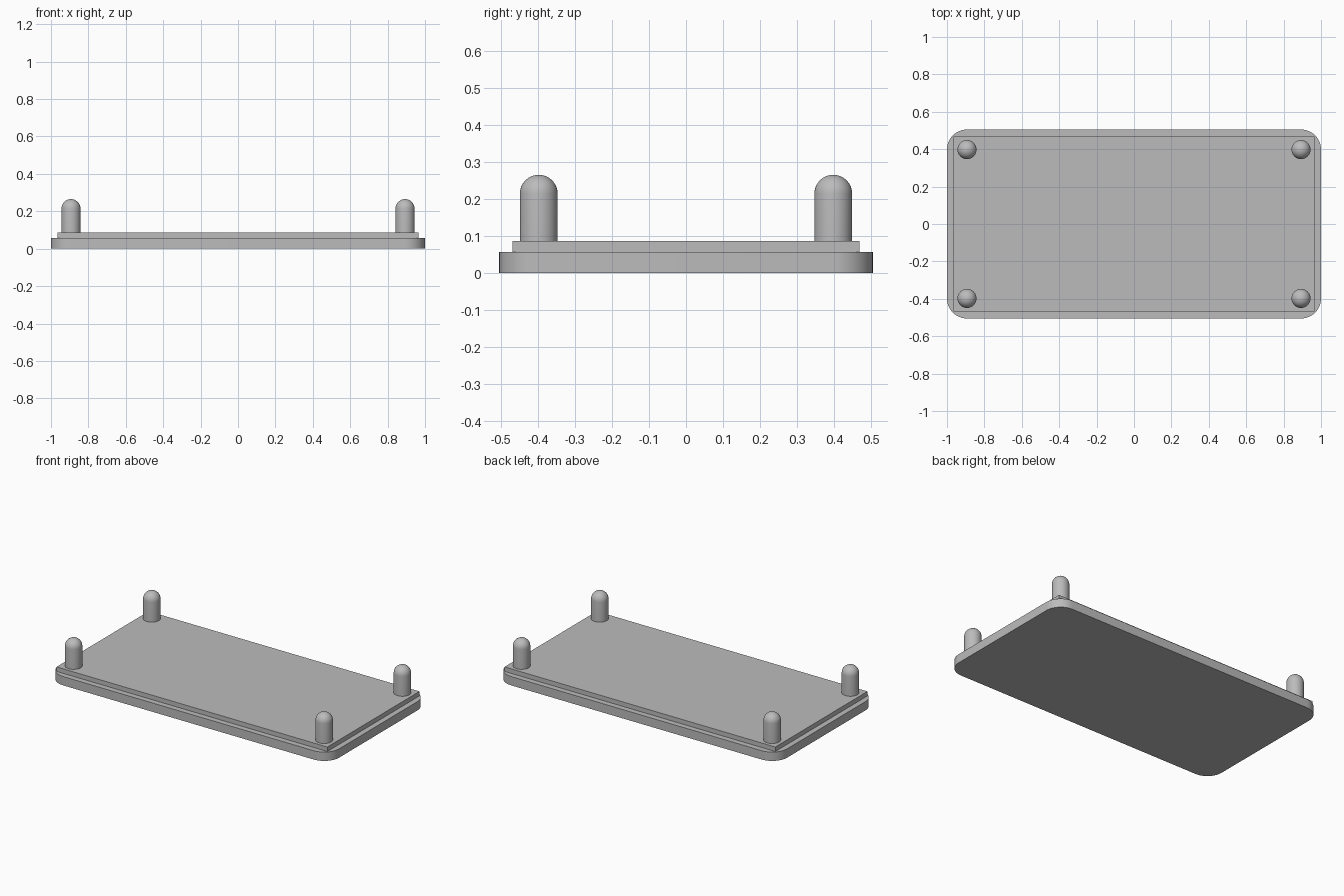
import bpy, bmesh
from math import cos, sin, pi, radians

cube = bpy.data.objects.get("Cube")
if cube:
    bpy.data.objects.remove(cube, do_unlink=True)

# Single grey material
grey = bpy.data.materials.new("grey")
grey.use_nodes = True
colour = (0.5, 0.5, 0.5, 1)
grey.diffuse_color = colour
grey.node_tree.nodes["Principled BSDF"].inputs["Base Color"].default_value = colour

PIN_X, PIN_Y, PIN_R = 0.893, 0.398, 0.051
BASE_TOP, PANEL_TOP, DOME_Z, PIN_TOP = 0.057, 0.086, 0.214, 0.265


def finish(name, bm):
    bmesh.ops.recalc_face_normals(bm, faces=bm.faces)
    mesh = bpy.data.meshes.new(name)
    bm.to_mesh(mesh)
    bm.free()
    mesh.materials.append(grey)
    obj = bpy.data.objects.new(name, mesh)
    bpy.context.collection.objects.link(obj)
    bpy.ops.object.select_all(action='DESELECT')
    obj.select_set(True)
    bpy.context.view_layer.objects.active = obj
    bpy.ops.object.shade_smooth_by_angle(angle=radians(30))
    return obj


def slab(name, outline, z0, z1):
    """Extrude a closed outline upwards from z0 to z1."""
    bm = bmesh.new()
    face = bm.faces.new([bm.verts.new((x, y, z0)) for x, y in outline])
    up = bmesh.ops.extrude_face_region(bm, geom=[face], use_keep_orig=True)
    for v in up["geom"]:
        if isinstance(v, bmesh.types.BMVert):
            v.co.z = z1
    return finish(name, bm)


def rounded_rect(hx, hy, r, steps=12):
    points = []
    for q, (sx, sy) in enumerate([(1, 1), (-1, 1), (-1, -1), (1, -1)]):
        for i in range(steps + 1):
            a = (q + i / steps) * pi / 2
            points.append((sx * (hx - r) + r * cos(a), sy * (hy - r) + r * sin(a)))
    return points


def pin(name, x, y):
    """Round-headed post, spun from its half profile."""
    bm = bmesh.new()
    profile = [(0, PANEL_TOP), (PIN_R, PANEL_TOP)]
    for i in range(10):
        a = i / 9 * pi / 2
        profile.append((PIN_R * cos(a), DOME_Z + (PIN_TOP - DOME_Z) * sin(a)))
    verts = [bm.verts.new((r, 0, z)) for r, z in profile]
    edges = [bm.edges.new(pair) for pair in zip(verts, verts[1:])]
    bmesh.ops.spin(bm, geom=verts + edges, cent=(0, 0, 0), axis=(0, 0, 1),
                   angle=2 * pi, steps=40)
    bmesh.ops.remove_doubles(bm, verts=bm.verts, dist=0.0005)
    finish(name, bm).location = (x, y, 0)


# Rounded base plate and the square-cornered raised panel on it
slab("base_plate", rounded_rect(1.0, 0.505, 0.107), 0, BASE_TOP)
slab("raised_panel", [(0.965, 0.469), (-0.965, 0.469), (-0.965, -0.469), (0.965, -0.469)],
     BASE_TOP, PANEL_TOP)

# Four corner pins
for side, sx in (("left", 1), ("right", -1)):
    for end, sy in (("front", -1), ("back", 1)):
        pin(f"{end}_{side}_pin", sx * PIN_X, sy * PIN_Y)
